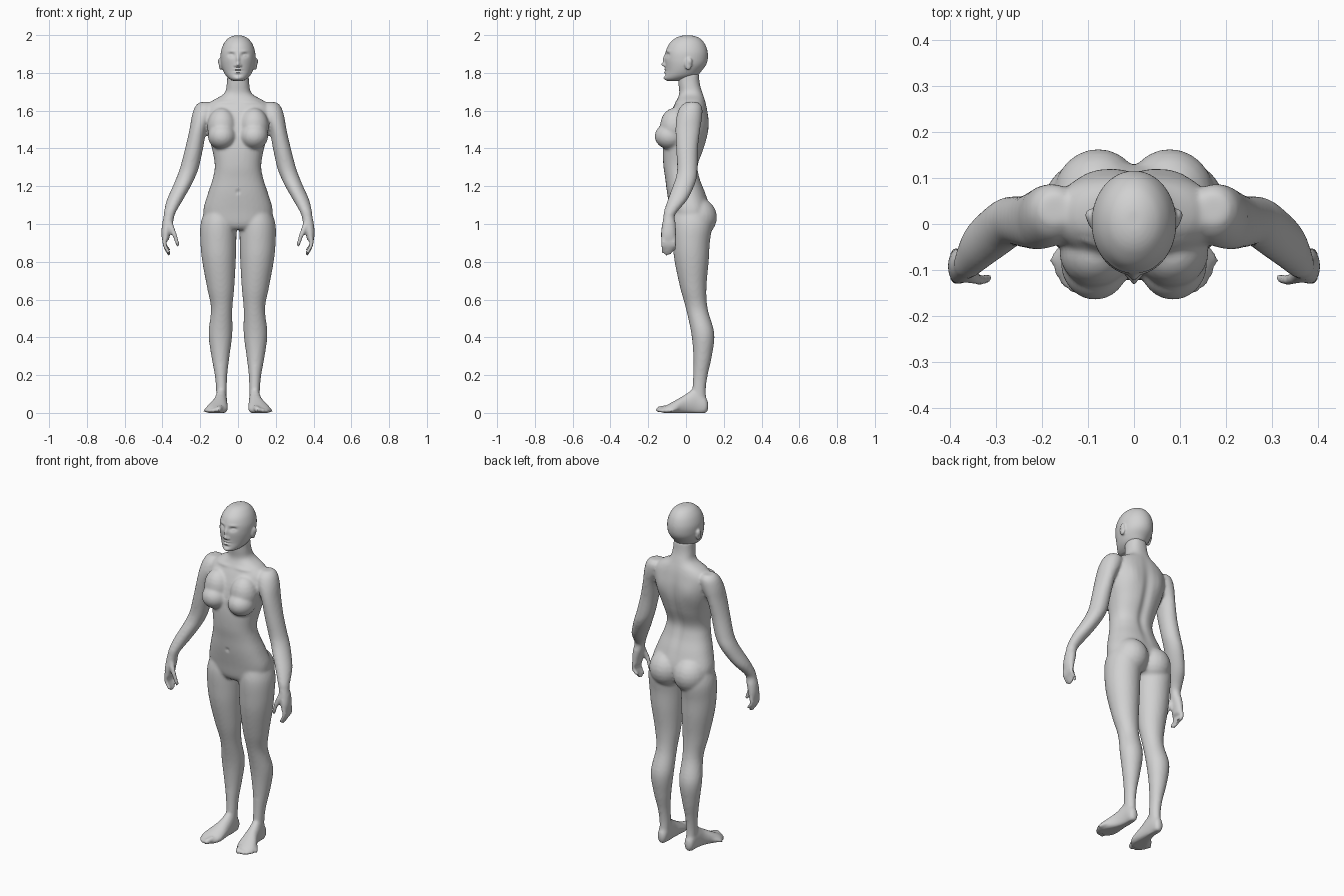
import bpy, bmesh, math

skin = bpy.data.materials.new("plain_grey")
skin.diffuse_color = (0.64, 0.64, 0.64, 1)


def spline(rows, steps=5):
    """Catmull-Rom interpolation between the profile rows."""
    out = []
    for i in range(len(rows) - 1):
        p = [rows[max(i - 1, 0)], rows[i], rows[i + 1], rows[min(i + 2, len(rows) - 1)]]
        for k in range(steps):
            t = k / steps
            out.append([0.5 * (2 * b + (c - a) * t + (2 * a - 5 * b + 4 * c - d) * t * t
                               + (3 * b - a - 3 * c + d) * t ** 3) for a, b, c, d in zip(*p)])
    return out + [list(rows[-1])]


def skin_rings(bm, rings):
    """Join rings of points into a closed volume."""
    rings = [[bm.verts.new(p) for p in ring] for ring in rings]
    n = len(rings[0])
    for r, q in zip(rings, rings[1:]):
        for i in range(n):
            j = (i + 1) % n
            bm.faces.new((r[i], r[j], q[j], q[i]))
    bm.faces.new(rings[0][::-1])
    bm.faces.new(rings[-1])


def loft(bm, rows, side=1, along_y=False, power=2.0, n=32):
    """Rows: position, x inner, x outer, then the two limits of the other axis."""
    rings = []
    for pos, x0, x1, a0, a1 in spline(rows):
        ring = []
        for i in range(n):
            c, s = math.cos(2 * math.pi * i / n), math.sin(2 * math.pi * i / n)
            c = math.copysign(abs(c) ** (2 / power), c)
            s = math.copysign(abs(s) ** (2 / power), s)
            x = side * ((x0 + x1) / 2 + c * (x1 - x0) / 2)
            a = (a0 + a1) / 2 + s * (a1 - a0) / 2
            ring.append((x, pos, max(a, 0)) if along_y else (x, a, pos))
        rings.append(ring)
    skin_rings(bm, rings)


def ball(bm, centre, radii, side=1, n=24):
    rings = []
    for k in range(n // 2):
        u = math.pi * (k + 0.5) / (n // 2)
        rings.append([(side * (centre[0] + radii[0] * math.sin(u) * math.cos(2 * math.pi * i / n)),
                       centre[1] + radii[1] * math.sin(u) * math.sin(2 * math.pi * i / n),
                       centre[2] - radii[2] * math.cos(u)) for i in range(n)])
    skin_rings(bm, rings)


def digit(bm, points, side):
    """A finger or toe through points (x, y, z, radius)."""
    for x, y, z, r in spline(points, 6):
        ball(bm, (x, y, z), (r, r, r), side, 10)


def finish(bm, name, voxel, smooth, bumps):
    """Fuse the volumes, soften the joins and press in the surface relief."""
    bmesh.ops.recalc_face_normals(bm, faces=bm.faces)
    mesh = bpy.data.meshes.new(name)
    bm.to_mesh(mesh)
    bm.free()
    ob = bpy.data.objects.new(name, mesh)
    bpy.context.collection.objects.link(ob)
    bpy.context.view_layer.objects.active = ob
    ob.select_set(True)
    mod = ob.modifiers.new("fuse", 'REMESH')
    mod.mode, mod.voxel_size = 'VOXEL', voxel
    bpy.ops.object.modifier_apply(modifier="fuse")
    mod = ob.modifiers.new("soften", 'SMOOTH')
    mod.factor, mod.iterations = 0.5, smooth
    bpy.ops.object.modifier_apply(modifier="soften")
    for v in ob.data.vertices:
        x, y, z = v.co
        if abs(y) < 0.03 or abs(x) > 0.15:
            continue
        for face, bx, bz, sx, sz, depth in bumps:
            if y * face > 0 and abs(z - bz) < 3 * sz:
                y += face * depth * math.exp(-((abs(x) - bx) / sx) ** 2 - ((z - bz) / sz) ** 2)
        v.co.y = y
    ob.data.materials.clear()
    ob.data.materials.append(skin)
    bpy.ops.object.shade_smooth_by_angle(angle=math.radians(50))
    ob.select_set(False)


body = bmesh.new()
# Torso and neck
torso = [(0.97, 0.10, -0.05, 0.10), (1.0, 0.165, -0.07, 0.115), (1.07, 0.184, -0.083, 0.13),
         (1.16, 0.16, -0.10, 0.105), (1.24, 0.134, -0.11, 0.075), (1.31, 0.123, -0.12, 0.066),
         (1.40, 0.138, -0.122, 0.097), (1.48, 0.16, -0.112, 0.117), (1.55, 0.175, -0.095, 0.12),
         (1.61, 0.175, -0.072, 0.112), (1.65, 0.14, -0.052, 0.103), (1.69, 0.074, -0.036, 0.09),
         (1.74, 0.06, -0.04, 0.074), (1.80, 0.056, -0.045, 0.068)]
loft(body, [(z, -w, w, f, b) for z, w, f, b in torso], power=2.3)

leg = [(1.08, 0.012, 0.172, -0.06, 0.12), (1.0, 0.008, 0.198, -0.075, 0.138),
       (0.9, 0.009, 0.199, -0.071, 0.126), (0.8, 0.012, 0.189, -0.06, 0.12),
       (0.66, 0.02, 0.163, -0.03, 0.108), (0.55, 0.03, 0.143, 0.0, 0.115),
       (0.42, 0.03, 0.156, 0.028, 0.15), (0.3, 0.045, 0.141, 0.039, 0.137),
       (0.2, 0.057, 0.123, 0.038, 0.115), (0.12, 0.059, 0.116, 0.033, 0.105),
       (0.05, 0.06, 0.115, 0.03, 0.11)]
foot = [(0.118, 0.075, 0.10, 0.02, 0.055), (0.10, 0.062, 0.115, -0.01, 0.09),
        (0.05, 0.058, 0.12, -0.012, 0.13), (0.0, 0.056, 0.132, -0.012, 0.10),
        (-0.05, 0.053, 0.158, -0.012, 0.07), (-0.09, 0.057, 0.172, -0.012, 0.048),
        (-0.12, 0.075, 0.158, -0.008, 0.033)]
toes = [(0.085, -0.09, 0.104, -0.145, 0.017), (0.115, -0.09, 0.132, -0.142, 0.012),
        (0.13, -0.08, 0.152, -0.127, 0.011), (0.145, -0.07, 0.166, -0.105, 0.011),
        (0.155, -0.05, 0.174, -0.08, 0.011)]
arm = [(1.645, 0.14, 0.205, 0.0, 0.065), (1.62, 0.12, 0.228, -0.03, 0.085),
       (1.57, 0.13, 0.245, -0.05, 0.086), (1.5, 0.165, 0.257, -0.056, 0.075),
       (1.4, 0.185, 0.28, -0.052, 0.063), (1.3, 0.207, 0.306, -0.047, 0.061),
       (1.25, 0.226, 0.324, -0.053, 0.058), (1.2, 0.25, 0.345, -0.07, 0.043),
       (1.13, 0.29, 0.376, -0.096, 0.008), (1.07, 0.325, 0.391, -0.116, -0.042),
       (1.04, 0.337, 0.394, -0.12, -0.06), (1.0, 0.345, 0.402, -0.126, -0.054),
       (0.95, 0.358, 0.406, -0.132, -0.052), (0.915, 0.365, 0.402, -0.13, -0.054)]
fingers = [(-0.121, 0.838), (-0.101, 0.83), (-0.081, 0.836), (-0.062, 0.855)]

for s in (1, -1):
    loft(body, leg, s)
    loft(body, foot, s, along_y=True)
    for x0, y0, x1, y1, r in toes:
        digit(body, [(x0, y0, 0.022, r), ((x0 + x1) / 2, (y0 + y1) / 2, r + 0.007, r),
                     (x1, y1, r, r)], s)
    loft(body, arm, s)
    for y, tip in fingers:
        digit(body, [(0.386, y, 0.93, 0.012), (0.388, y, 0.89, 0.0115),
                     (0.366, y, tip + 0.01, 0.0095)], s)
    # Thumb
    digit(body, [(0.36, -0.11, 1.0, 0.017), (0.337, -0.122, 0.945, 0.014),
                 (0.318, -0.118, 0.89, 0.011)], s)
    # Bust, its upper slope, and hips
    ball(body, (0.085, -0.085, 1.465), (0.075, 0.081, 0.07), s)
    ball(body, (0.085, -0.06, 1.515), (0.078, 0.078, 0.1), s)
    ball(body, (0.078, 0.06, 1.035), (0.098, 0.104, 0.105), s)

# Spine groove, shoulder blades, collar bones and navel
finish(body, "body", 0.008, 6, [
    (1, 0, 1.38, 0.025, 0.2, -0.012), (1, 0.09, 1.53, 0.045, 0.06, 0.006),
    (-1, 0.07, 1.645, 0.05, 0.01, 0.005), (-1, 0, 1.17, 0.008, 0.01, -0.008)])

head = bmesh.new()
# Skull and jaw
skull = [(1.998, 0.018, -0.015, 0.03), (1.992, 0.037, -0.04, 0.055), (1.978, 0.058, -0.065, 0.08),
         (1.95, 0.078, -0.092, 0.102), (1.91, 0.091, -0.108, 0.115), (1.87, 0.092, -0.112, 0.115),
         (1.84, 0.088, -0.11, 0.105), (1.81, 0.078, -0.108, 0.082), (1.785, 0.064, -0.112, 0.06),
         (1.768, 0.046, -0.113, 0.02), (1.757, 0.025, -0.1, -0.03)]
loft(head, [(z, -w, w, f, b) for z, w, f, b in skull], n=48)
# Ears
for s in (1, -1):
    ball(head, (0.092, 0.012, 1.848), (0.01, 0.02, 0.034), s)
    ball(head, (0.097, 0.019, 1.86), (0.009, 0.014, 0.02), s)

# Eye sockets, eyes, brows, nose, nostrils, lips and chin
finish(head, "head", 0.005, 5, [
    (-1, 0.035, 1.895, 0.017, 0.011, -0.013), (-1, 0.036, 1.892, 0.010, 0.006, 0.007),
    (-1, 0.036, 1.915, 0.02, 0.007, 0.003), (-1, 0, 1.872, 0.009, 0.022, 0.011),
    (-1, 0, 1.844, 0.011, 0.011, 0.019), (-1, 0.014, 1.838, 0.006, 0.007, 0.008),
    (-1, 0, 1.818, 0.019, 0.006, 0.008), (-1, 0, 1.811, 0.022, 0.003, -0.005),
    (-1, 0, 1.803, 0.016, 0.006, 0.008), (-1, 0, 1.789, 0.016, 0.006, -0.004),
    (-1, 0, 1.772, 0.016, 0.010, 0.006)])
